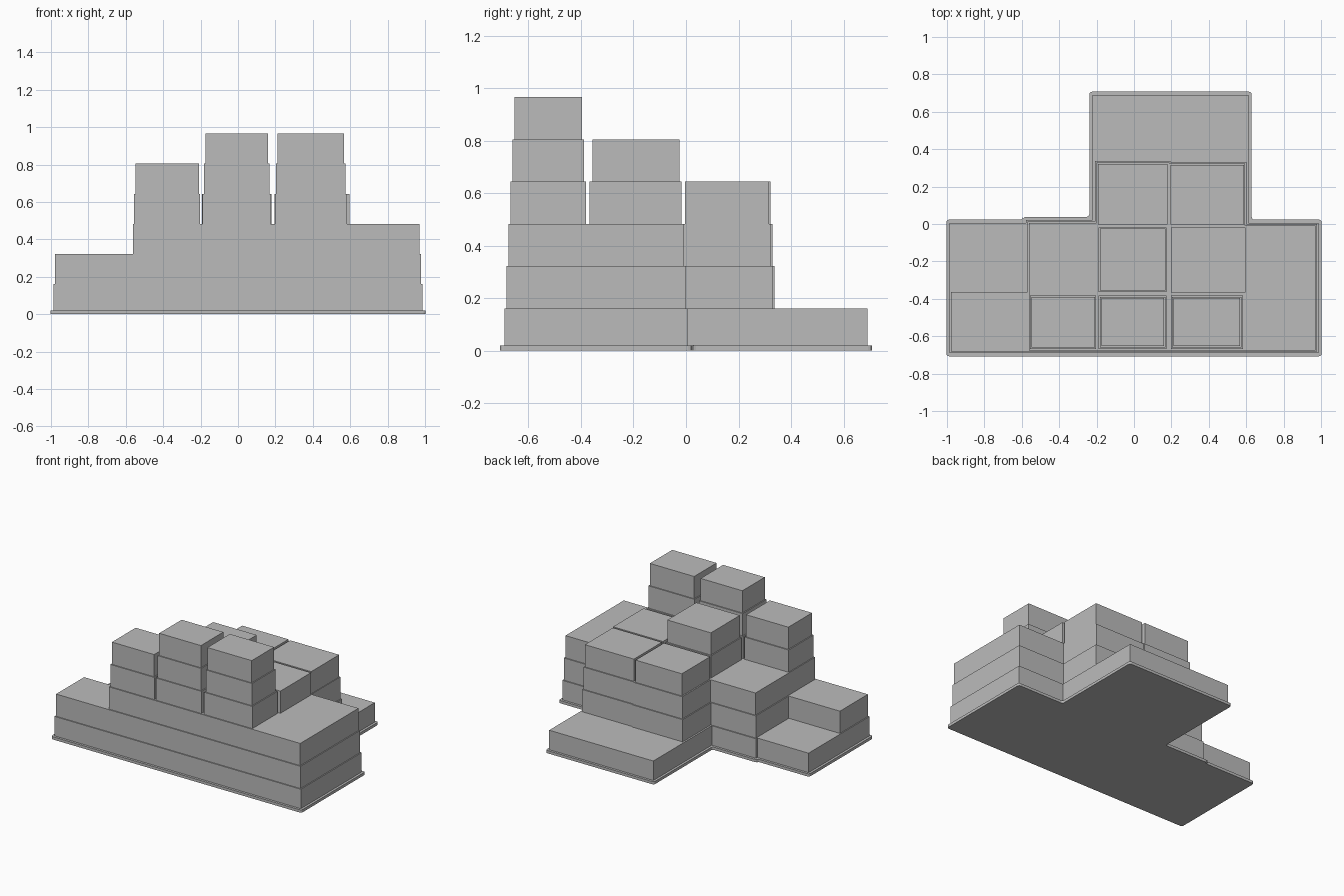
import bpy, bmesh
from mathutils import Vector

cube = bpy.data.objects.get("Cube")
if cube:
    bpy.data.objects.remove(cube, do_unlink=True)

FLOOR = 0.161     # storey height
STEP = 0.0075     # setback added at each storey
PLINTH = 0.02

grey = bpy.data.materials.new("plain_grey")
grey.use_nodes = True
GREY = (0.5, 0.5, 0.5, 1)
grey.diffuse_color = GREY
grey.node_tree.nodes["Principled BSDF"].inputs["Base Color"].default_value = GREY


def setback(level):
    return STEP * level - 0.024


def inset(points, d):
    """Move every edge of a right-angled counter-clockwise outline inward."""
    out = []
    for i, p in enumerate(points):
        p = Vector(p)
        before = (p - Vector(points[i - 1])).normalized()
        after = (Vector(points[(i + 1) % len(points)]) - p).normalized()
        normals = Vector((-before.y, before.x)) + Vector((-after.y, after.x))
        out.append(p + normals * d)
    return out


def prism(name, points, z0, z1, corner=0):
    bm = bmesh.new()
    face = bm.faces.new([bm.verts.new((p[0], p[1], z0)) for p in points])
    top = bmesh.ops.extrude_face_region(bm, geom=[face])["geom"]
    for v in top:
        if isinstance(v, bmesh.types.BMVert):
            v.co.z = z1
    if corner:
        upright = [e for e in bm.edges
                   if abs(e.verts[0].co.z - e.verts[1].co.z) > 0.001]
        bmesh.ops.bevel(bm, geom=upright, offset=corner, segments=3,
                        profile=0.5, affect='EDGES')
    bmesh.ops.recalc_face_normals(bm, faces=bm.faces)
    mesh = bpy.data.meshes.new(name)
    bm.to_mesh(mesh)
    bm.free()
    mesh.materials.append(grey)
    obj = bpy.data.objects.new(name, mesh)
    bpy.context.collection.objects.link(obj)


def storey(name, points, level):
    z0 = PLINTH if level == 1 else FLOOR * (level - 1)
    prism(name, inset(points, setback(level)), z0, FLOOR * level)


# Outlines of the three joined lower storeys
FRONT, SIDE = -0.674, 0.97
ground = [(-SIDE, FRONT), (SIDE, FRONT), (SIDE, -0.01), (0.596, -0.01),
          (0.596, 0.674), (-0.205, 0.674), (-0.205, 0.005),
          (-0.56, 0.005), (-0.56, -0.01), (-SIDE, -0.01)]
rear = [(SIDE, FRONT), (SIDE, -0.01), (0.592, -0.01), (0.592, 0.322),
        (0.187, 0.322), (0.187, 0.328), (-0.2, 0.328), (-0.2, 0.005),
        (-0.56, 0.005)]
second = [(-SIDE, FRONT)] + rear + [(-0.56, -0.372), (-SIDE, -0.372)]
third = [(-0.56, FRONT)] + rear

prism("plinth", inset(ground, -0.0335), 0, PLINTH, corner=0.015)
for level, (name, outline) in enumerate(
        [("ground_storey", ground), ("second_storey", second),
         ("third_storey", third)], start=1):
    storey(name, outline, level)

# Separate upper blocks: x range, y range, number of the top storey
blocks = {
    "front_right_tower": (-0.561, -0.196, FRONT, -0.3755, 5),
    "front_middle_tower": (-0.195, 0.181, FRONT, -0.3755, 6),
    "front_left_tower": (0.191, 0.588, FRONT, -0.3755, 6),
    "centre_tower": (-0.195, 0.181, -0.37, -0.0115, 5),
    "centre_left_block": (0.191, 0.603, -0.373, -0.0115, 4),
    "rear_middle_block": (-0.198, 0.184, -0.008, 0.328, 4),
    "rear_left_block": (0.19, 0.595, -0.01, 0.322, 4),
}
for name, (x0, x1, y0, y1, top) in blocks.items():
    outline = [(x0, y0), (x1, y0), (x1, y1), (x0, y1)]
    for level in range(4, top + 1):
        storey(f"{name}_storey_{level}", outline, level)
